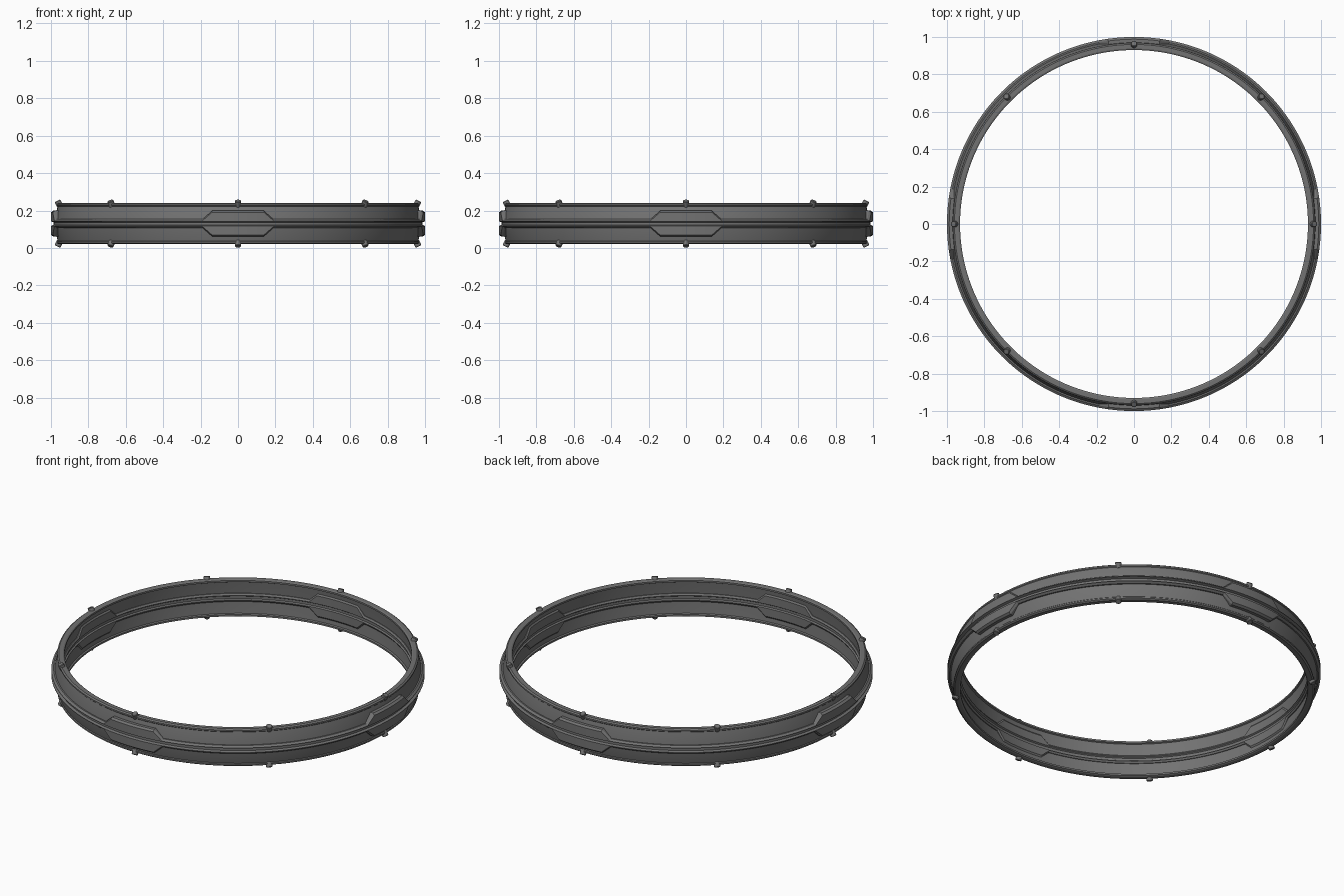
import bpy, bmesh
from math import sin, cos, pi, radians
from mathutils import Vector, Matrix

cube = bpy.data.objects.get("Cube")
if cube:
    bpy.data.objects.remove(cube, do_unlink=True)

MID = 0.13          # height of the ring's centre plane


def material(name, rgb):
    m = bpy.data.materials.new(name)
    m.use_nodes = True
    m.diffuse_color = (*rgb, 1)
    m.node_tree.nodes["Principled BSDF"].inputs["Base Color"].default_value = (*rgb, 1)
    return m


grey = material("dark grey metal", (0.17, 0.17, 0.17))


def add_object(name, bm):
    bmesh.ops.recalc_face_normals(bm, faces=bm.faces)
    mesh = bpy.data.meshes.new(name)
    bm.to_mesh(mesh)
    bm.free()
    mesh.materials.append(grey)
    obj = bpy.data.objects.new(name, mesh)
    bpy.context.collection.objects.link(obj)
    bpy.ops.object.select_all(action='DESELECT')
    obj.select_set(True)
    bpy.context.view_layer.objects.active = obj
    bpy.ops.object.shade_smooth_by_angle(angle=radians(25))
    return obj


def mirrored(half):
    """Complete an upper half profile with its mirror image below."""
    return half + [(r, -z) for r, z in reversed(half)]


def sweep(name, profile_at, angles):
    """Closed sweep of a closed (radius, height) profile around z."""
    bm = bmesh.new()
    rings = [[bm.verts.new((r * cos(a), r * sin(a), MID + z)) for r, z in profile_at(a)]
             for a in angles]
    for i, ring in enumerate(rings):
        nxt = rings[(i + 1) % len(rings)]
        for j in range(len(ring)):
            k = (j + 1) % len(ring)
            bm.faces.new((ring[j], nxt[j], nxt[k], ring[k]))
    return add_object(name, bm)


# Angles: even steps plus the exact corners of the four widened panels
FLAT, END = radians(8), radians(11)
angles = {round(2 * pi * i / 192, 5) for i in range(192)}
for q in range(4):
    angles |= {round((q * pi / 2 + s * c) % (2 * pi), 5) for s in (-1, 1) for c in (FLAT, END)}
angles = sorted(angles)


def rail_height(a):
    """Half height of the rail, widening into a panel every quarter turn."""
    d = abs((a + pi / 4) % (pi / 2) - pi / 4)
    t = min(1, max(0, (END - d) / (END - FLAT)))
    return 0.024 + 0.045 * t


# Thin wall with a slight outward bulge and lipped rims
wall_half = [(0.947, 0.0), (0.945, 0.03), (0.938, 0.092), (0.930, 0.096), (0.930, 0.106),
             (0.938, 0.110), (0.960, 0.110), (0.968, 0.104), (0.968, 0.096),
             (0.964, 0.092), (0.980, 0.03), (0.982, 0.0)]
wall = [(r, z) for r, z in wall_half] + [(r, -z) for r, z in wall_half[-2:0:-1]]
sweep("ring_wall", lambda a: wall, angles)


# Raised rails outside and inside, each split by a centre groove
def outer_rail(a):
    h = rail_height(a)
    return mirrored([(0.962, h), (0.988, h), (1.0, h - 0.009), (1.0, 0.012), (0.986, 0.007)])


def inner_rail(a):
    h = rail_height(a)
    return mirrored([(0.955, h), (0.941, h), (0.934, h - 0.009), (0.934, 0.012), (0.942, 0.007)])


sweep("outer_rail", outer_rail, angles)
sweep("inner_rail", inner_rail, angles)

# Small studs tilted outward along both rims
for side, label in ((1, "upper"), (-1, "lower")):
    bm = bmesh.new()
    for i in range(8):
        a = i * pi / 4
        axis = Vector((0.5 * cos(a), 0.5 * sin(a), side)).normalized()
        centre = Vector((0.958 * cos(a), 0.958 * sin(a), MID + side * 0.107))
        turn = Vector((0, 0, 1)).rotation_difference(axis).to_matrix().to_4x4()
        made = bmesh.ops.create_cone(bm, cap_ends=True, segments=12, radius1=0.017,
                                     radius2=0.017, depth=0.034,
                                     matrix=Matrix.Translation(centre) @ turn)
        rim = [e for e in {e for v in made["verts"] for e in v.link_edges}
               if any(len(f.verts) > 4 for f in e.link_faces)]
        bmesh.ops.bevel(bm, geom=rim, offset=0.003, segments=1, affect='EDGES')
    add_object(label + "_studs", bm)
